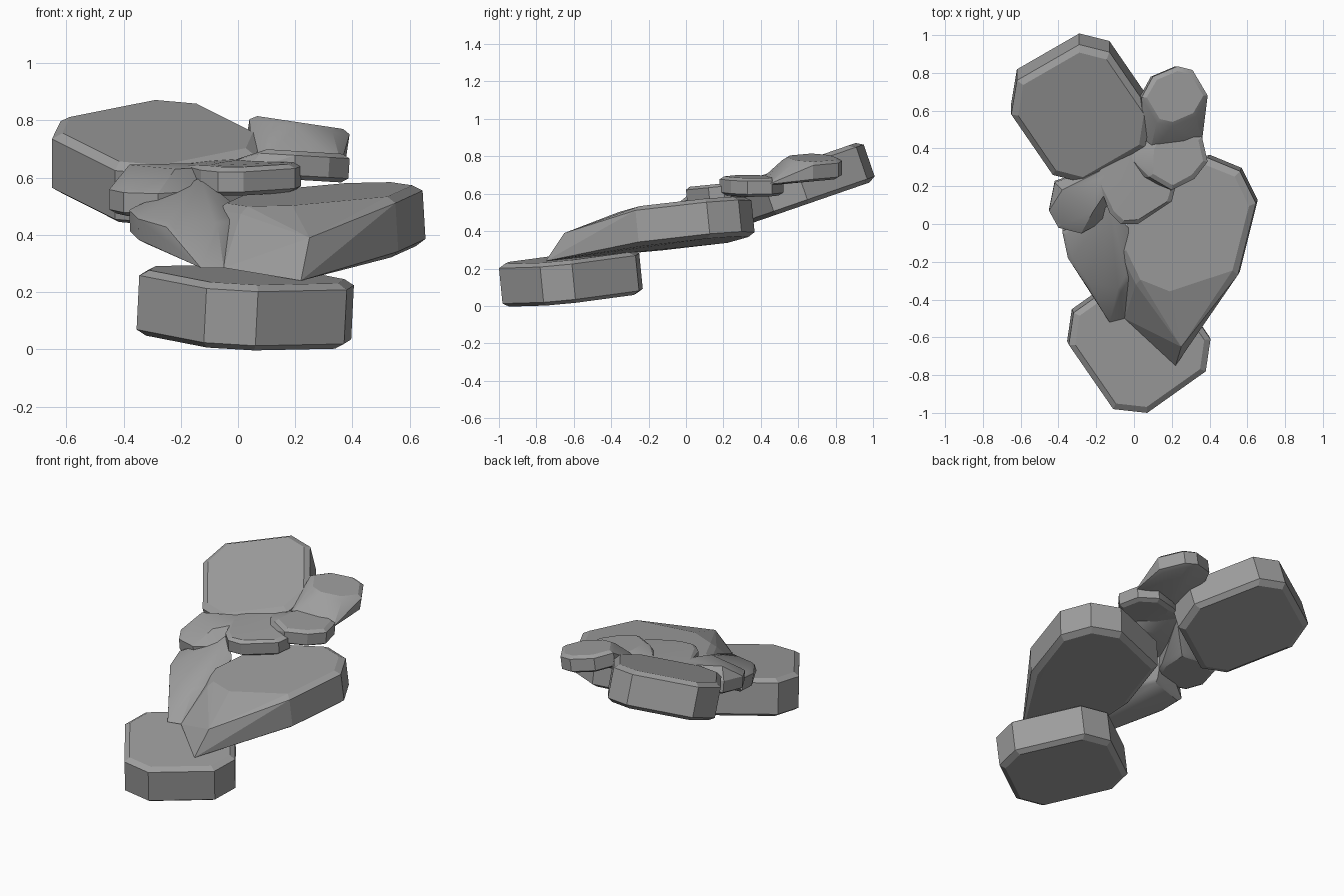
import bpy
import bmesh
import math
from mathutils import Vector

cube = bpy.data.objects.get("Cube")
if cube:
    bpy.data.objects.remove(cube, do_unlink=True)

stone = bpy.data.materials.new("grey stone")
stone.use_nodes = True
GREY = (0.34, 0.34, 0.34, 1)
stone.diffuse_color = GREY
stone.node_tree.nodes["Principled BSDF"].inputs["Base Color"].default_value = GREY


def rock(name, outline, plane, wall, chamfer, spur=(), smooth=10):
    """Chamfered slab lying on the plane z = a + b*x + c*y, hulled with spur points."""
    a, b, c = plane
    normal = Vector((-b, -c, 1)).normalized()
    rim = [Vector((x, y, a + b * x + c * y)) for x, y in outline]
    centre = sum(rim, Vector()) / len(rim)
    bm = bmesh.new()
    for p in rim:
        inner = p + (centre - p).normalized() * chamfer * 1.7
        for q, depth in ((inner, -chamfer), (p, 0), (p, wall), (inner, wall + chamfer)):
            bm.verts.new(q - normal * depth)
    for p in spur:
        bm.verts.new(p)
    hull = bmesh.ops.convex_hull(bm, input=bm.verts[:])
    loose = set(hull["geom_interior"]) | set(hull["geom_unused"])
    bmesh.ops.delete(bm, geom=[v for v in loose if isinstance(v, bmesh.types.BMVert)], context="VERTS")
    bmesh.ops.dissolve_limit(bm, angle_limit=math.radians(3), verts=bm.verts[:], edges=bm.edges[:])
    bmesh.ops.recalc_face_normals(bm, faces=bm.faces[:])
    mesh = bpy.data.meshes.new(name)
    bm.to_mesh(mesh)
    bm.free()
    mesh.materials.append(stone)
    obj = bpy.data.objects.new(name, mesh)
    bpy.context.collection.objects.link(obj)
    bpy.ops.object.select_all(action="DESELECT")
    obj.select_set(True)
    bpy.context.view_layer.objects.active = obj
    bpy.ops.object.shade_smooth_by_angle(angle=math.radians(smooth))


def octagon(half, centre):
    """Four corners plus their opposites through the centre."""
    cx, cy = centre
    return half + [(2 * cx - x, 2 * cy - y) for x, y in half]


# Large slabs
rock("front_slab",
     octagon([(-.32, -.47), (-.345, -.64), (-.11, -.98), (.07, -1)], (.03, -.625)),
     (.305, -.05, .1), .19, .02)
rock("back_slab",
     octagon([(-.62, .76), (-.65, .58), (-.43, .26), (-.27, .22)], (-.28, .585)),
     (.535, 0, .345), .18, .022)

# Large slab with a wedge running down to the front
rock("right_slab",
     octagon([(.39, .35), (.56, .28), (.645, .11), (.55, -.27)], (.285, -.02)),
     (.505, .06, .1), .17, .022,
     [(.25, -.65, .39), (.22, -.75, .24), (-.05, -.5, .285), (-.03, -.28, .44)])

# Small stones with sloping tails
rock("back_right_stone",
     octagon([(.1, .78), (.23, .835), (.31, .815), (.39, .68)], (.215, .675)),
     (.81, -.15, 0), .075, .015,
     [(.05, .45, .67), (.36, .44, .65), (.08, .36, .64), (.3, .4, .64)], 25)
rock("middle_stone",
     [(.08, .4), (.12, .48), (.25, .52), (.36, .46), (.39, .33), (.32, .24), (.2, .18), (.08, .25)],
     (.69, -.06, 0), .07, .015,
     [(-.05, .38, .65), (.02, .25, .62)], 15)
rock("inner_stone",
     [(-.13, .06), (-.07, 0), (.02, 0), (.2, .12), (.22, .2), (.08, .27), (-.08, .2)],
     (.62, 0, .1), .07, .015,
     [(-.2, .26, .645), (-.1, .38, .66), (.06, .44, .67)], 25)
rock("left_stone",
     [(-.45, .07), (-.42, .22), (-.27, .27), (-.14, .25), (-.12, .1), (-.15, .02), (-.28, -.05), (-.4, -.02)],
     (.55, 0, .12), .07, .015,
     [(-.38, .18, .645), (-.22, .06, .63), (-.18, .24, .65), (-.02, .36, .64)], 25)
rock("left_front_stone",
     [(-.38, -.04), (-.35, -.18), (-.25, -.33), (-.07, -.36), (-.02, -.28), (-.06, -.1), (-.15, .02)],
     (.51, .04, .22), .075, .015,
     [(-.13, -.52, .285), (-.05, -.5, .285), (-.13, .1, .6), (-.03, -.02, .52)], 25)
